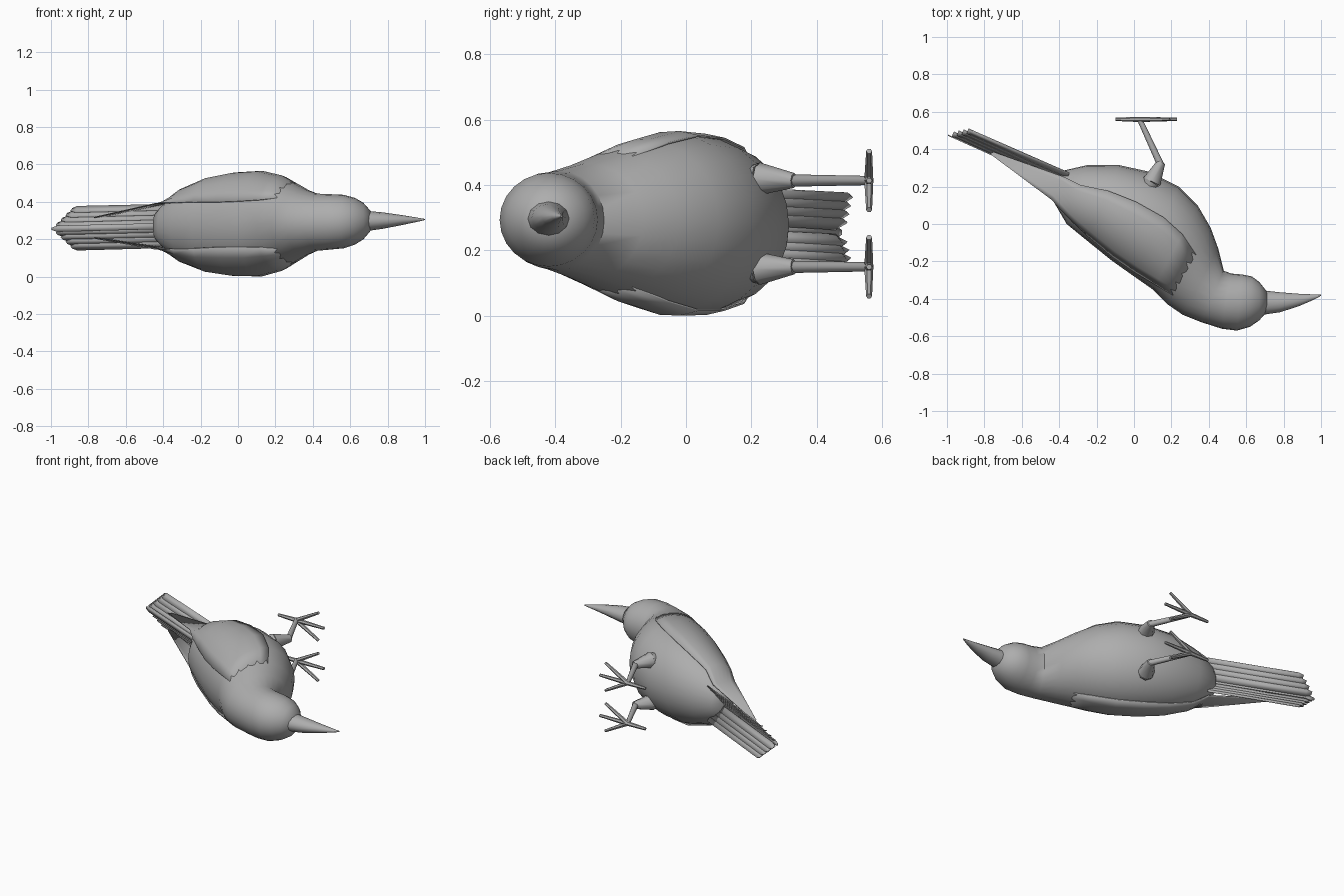
import bpy
from math import sin, cos, pi, radians
from mathutils import Vector

cube = bpy.data.objects.get("Cube")
if cube:
    bpy.data.objects.remove(cube)

grey = bpy.data.materials.new("plain_grey")
grey.use_nodes = True
GREY = (0.42, 0.42, 0.42, 1)
grey.diffuse_color = GREY
grey.node_tree.nodes["Principled BSDF"].inputs["Base Color"].default_value = GREY


def make(name, verts, faces, angle=40):
    mesh = bpy.data.meshes.new(name)
    mesh.from_pydata([tuple(v) for v in verts], [], faces)
    mesh.materials.append(grey)
    obj = bpy.data.objects.new(name, mesh)
    bpy.context.collection.objects.link(obj)
    bpy.ops.object.select_all(action='DESELECT')
    obj.select_set(True)
    bpy.context.view_layer.objects.active = obj
    bpy.ops.object.mode_set(mode='EDIT')
    bpy.ops.mesh.select_all(action='SELECT')
    bpy.ops.mesh.normals_make_consistent(inside=False)
    bpy.ops.object.mode_set(mode='OBJECT')
    bpy.ops.object.shade_smooth_by_angle(angle=radians(angle))
    return obj


def grid_faces(rows, cols, closed):
    last = cols if closed else cols - 1
    return [(r * cols + c, r * cols + (c + 1) % cols,
             (r + 1) * cols + (c + 1) % cols, (r + 1) * cols + c)
            for r in range(rows - 1) for c in range(last)]


def mid_z(x):
    # the bird's plane of symmetry leans very slightly
    return 0.28 + 0.025 * x


def ring_point(section, a, grow=0.0):
    # a = 0 is the spine, pi is the belly
    dx, dy, vx, vy, half = section
    back, belly = Vector((dx, dy, 0)), Vector((vx, vy, 0))
    centre, arm = (back + belly) / 2, (back - belly) / 2
    p = centre + arm * cos(a) * (1 + grow / arm.length)
    p.z = mid_z(p.x) + (half + grow) * sin(a)
    return p


def loft(name, sections, sides):
    verts = [ring_point(s, 2 * pi * i / sides) for s in sections for i in range(sides)]
    n = len(sections)
    faces = grid_faces(n, sides, True)
    faces += [tuple(range(sides)), tuple(range((n - 1) * sides, n * sides))]
    return make(name, verts, faces, 50)


def rod(name, a, b, ra, rb, sides=8):
    a, b = Vector(a), Vector(b)
    turn = (b - a).to_track_quat('Z', 'Y')
    verts = [p + turn @ Vector((r * cos(2 * pi * i / sides), r * sin(2 * pi * i / sides), 0))
             for p, r in ((a, ra), (b, rb)) for i in range(sides)]
    faces = grid_faces(2, sides, True)
    faces += [tuple(range(sides)), tuple(range(sides, 2 * sides))]
    return make(name, verts, faces, 50)


# Body and head: spine x, y, belly x, y, half width
BODY = [
    (-.455, .17, -.425, .25, .07), (-.43, .12, -.38, .285, .108),
    (-.36, .0, -.25, .315, .185), (-.25, -.09, -.08, .315, .242),
    (-.12, -.195, .08, .28, .268), (.0, -.28, .24, .2, .274),
    (.1, -.35, .34, .1, .25), (.18, -.43, .41, -.02, .212),
    (.26, -.485, .45, -.13, .178), (.36, -.525, .48, -.25, .153),
    (.47, -.56, .52, -.265, .148), (.55, -.57, .58, -.27, .143),
    (.62, -.55, .63, -.28, .125), (.67, -.515, .67, -.31, .098),
    (.71, -.47, .71, -.36, .052),
]
loft("body_and_head", BODY, 24)

# Beak
loft("beak", [(.69, -.485, .69, -.355, .054), (.78, -.472, .78, -.365, .043),
              (.88, -.44, .88, -.373, .026), (.95, -.41, .95, -.376, .013),
              (1.0, -.384, 1.0, -.378, .003)], 12)

# Folded wings: shells over the sides of the body, ending in a free tip
COLS = 7
for side, name in ((1, "right_wing"), (-1, "left_wing")):
    verts = []
    for index, top, lift in ((7, 40, -.004), (6, 30, .004), (5, 26, .006), (4, 26, .007),
                             (3, 30, .007), (2, 40, .007)):
        for c in range(COLS):
            a = radians(top + (108 - top) * c / (COLS - 1))
            verts.append(ring_point(BODY[index], side * a, lift))
    upper, lower = Vector((-.44, .13, 0)), Vector((-.37, .25, 0))
    tip_up, tip_low = Vector((-.77, .375, 0)), Vector((-.75, .385, 0))
    for a, b, out in ((upper, lower, .122), (tip_up, tip_low, .055)):
        for c in range(COLS):
            p = a.lerp(b, c / (COLS - 1))
            p.z = mid_z(p.x) + side * out
            verts.append(p)
    wing = make(name, verts, grid_faces(8, COLS, False))
    shell = wing.modifiers.new("thickness", 'SOLIDIFY')
    shell.thickness = 0.006
    shell.offset = 0

# Tail: a fan of long feathers, the outer ones shorter and lower
HALF = 4
for i in range(-HALF, HALF + 1):
    f = abs(i) / HALF
    root = Vector((-.38 + .03 * f, .2 + .06 * f, 0))
    end = Vector((-.995 + .105 * f, .475 + .022 * f, 0))
    near = root.lerp(end, .95)
    verts = []
    for p, width in ((root, .016), (near, .017), (end, .006)):
        for edge in (-1, 1):
            slope = .012 * edge * (1 if i > 0 else -1 if i < 0 else 0)
            z = mid_z(p.x) + .025 * i + edge * width
            verts.append((p.x + slope * .4, p.y + slope, z))
    feather = make("tail_feather_%d" % (i + HALF + 1), verts, grid_faces(3, 2, False))
    shell = feather.modifiers.new("thickness", 'SOLIDIFY')
    shell.thickness = 0.006
    shell.offset = 0

# Legs and feet
for side, name in ((1, "right"), (-1, "left")):
    z = .282 + side * .132
    out = z + side * .005
    rod(name + "_thigh_top", (.065, .175, out), (.095, .225, out), .032, .05)
    rod(name + "_thigh", (.095, .225, out), (.145, .33, z), .05, .023)
    rod(name + "_shank", (.143, .315, z), (.03, .56, z), .019, .014)
    for n, (x, spread) in enumerate(((.23, 0), (.19, .09), (.19, -.09), (-.1, 0))):
        rod("%s_toe_%d" % (name, n + 1), (.03, .559, z), (x, .56, z + spread), .014, .009, 6)
